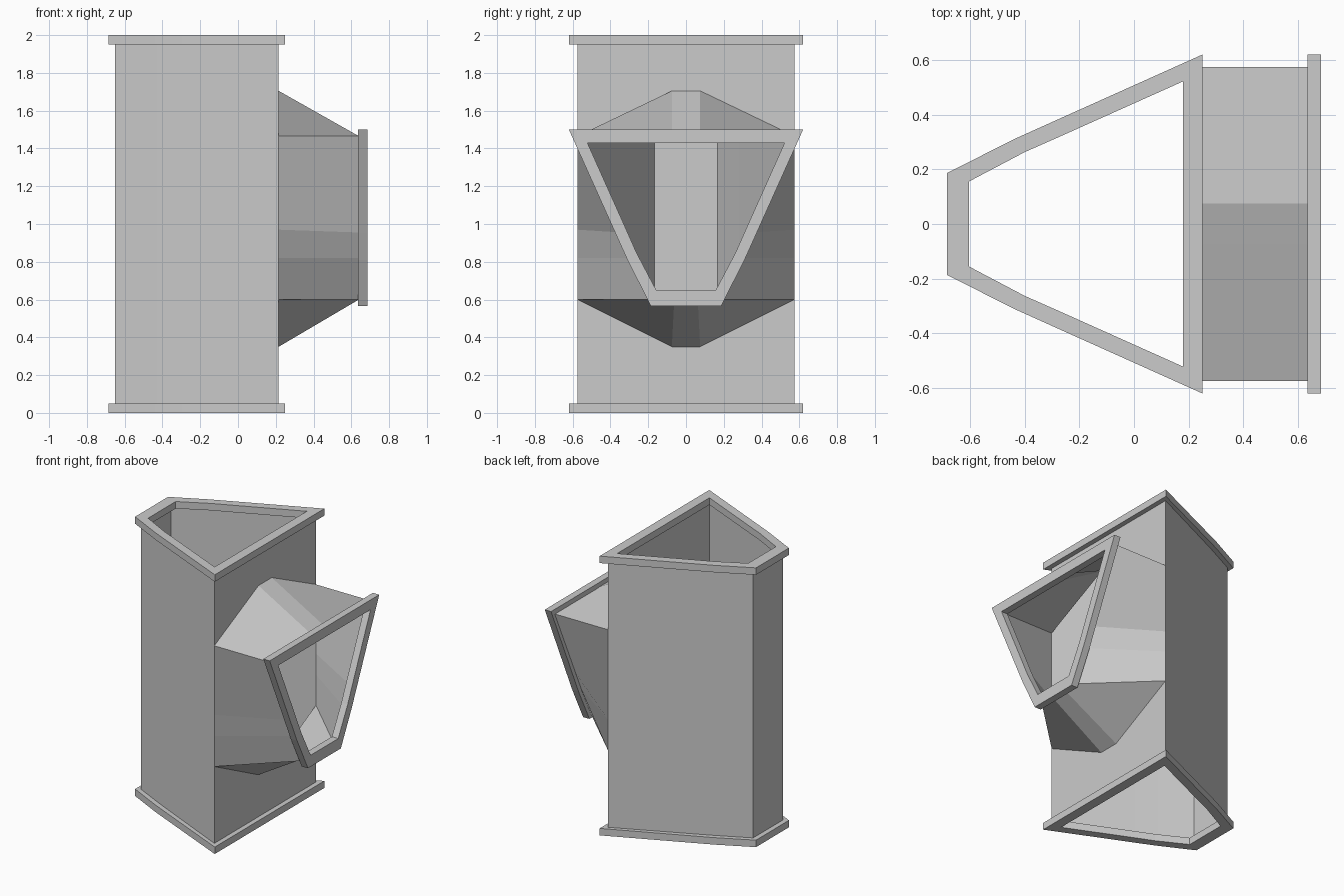
import bpy
import bmesh

cube = bpy.data.objects.get("Cube")
if cube:
    bpy.data.objects.remove(cube)

metal = bpy.data.materials.new("grey sheet metal")
metal.use_nodes = True
GREY = (0.6, 0.6, 0.6, 1)
metal.diffuse_color = GREY
metal.node_tree.nodes["Principled BSDF"].inputs["Base Color"].default_value = GREY


def finish(name, bm):
    bmesh.ops.recalc_face_normals(bm, faces=bm.faces)
    mesh = bpy.data.meshes.new(name)
    bm.to_mesh(mesh)
    bm.free()
    mesh.materials.append(metal)
    obj = bpy.data.objects.new(name, mesh)
    bpy.context.collection.objects.link(obj)
    return obj


def mirrored(half):
    """Close a half outline (along, across) by mirroring it across the axis."""
    return half + [(a, -b) for a, b in reversed(half)]


def bridge(bm, first, second):
    n = len(first)
    for i in range(n):
        j = (i + 1) % n
        bm.faces.new((first[i], first[j], second[j], second[i]))


# Shared duct profile: wall, and outer and inner edge of the flange
WALL = mirrored([(-0.65, 0.168), (-0.43, 0.277), (-0.295, 0.34), (0.215, 0.575)])
OUTER = mirrored([(-0.685, 0.186), (-0.44, 0.31), (-0.298, 0.374), (0.25, 0.62)])
INNER = mirrored([(-0.603, 0.156), (-0.4, 0.263), (-0.28, 0.316), (0.18, 0.522)])
FLANGE = 0.05
DROP = 1.25  # height of the branch profile's origin


def flange(name, place, start):
    bm = bmesh.new()
    loops = [[bm.verts.new(place(a, b, start + d)) for a, b in outline]
             for outline, d in ((OUTER, 0), (OUTER, FLANGE), (INNER, FLANGE), (INNER, 0))]
    for k in range(4):
        bridge(bm, loops[k], loops[(k + 1) % 4])
    return finish(name, bm)


def upright(a, b, d):
    return (a, b, d)


def sideways(a, b, d):
    return (d, b, a + DROP)


# Branch mouth where it meets the main duct, as (height, across)
MOUTH = mirrored([(0.35, 0.075), (0.6, 0.575), (0.82, 0.575),
                  (0.97, 0.575), (1.465, 0.575), (1.705, 0.075)])
# Branch end, following the duct profile with extra points on the flat sides
half_wall = [(a + DROP, b) for a, b in WALL[:4]]
END = mirrored([(half_wall[0][0], 0.062)] + half_wall + [(half_wall[-1][0], 0.075)])

# Main duct: sloping walls, then the flat wall around the branch opening
bm = bmesh.new()
low, high = 0.01, 1.99
bottom = [bm.verts.new((a, b, low)) for a, b in WALL]
top = [bm.verts.new((a, b, high)) for a, b in WALL]
side = WALL[3][0]
mouth = [bm.verts.new((side, b, z)) for z, b in MOUTH]
n = len(WALL)
for i in range(n):
    j = (i + 1) % n
    if i == 2:
        bm.faces.new([bottom[i], bottom[j], *mouth[1:5], top[j], top[i]])
    elif i == 4:
        bm.faces.new([bottom[i], bottom[j], top[j], top[i], *mouth[7:11]])
    elif i != 3:
        bm.faces.new((bottom[i], bottom[j], top[j], top[i]))
bm.faces.new((bottom[3], mouth[1], mouth[0], mouth[11], mouth[10], bottom[4]))
bm.faces.new((top[3], mouth[4], mouth[5], mouth[6], mouth[7], top[4]))
finish("main_duct", bm)

# Branch transition from the wide mouth to the duct profile
bm = bmesh.new()
near = [bm.verts.new((side, b, z)) for z, b in MOUTH]
far = [bm.verts.new((0.64, b, z)) for z, b in END]
bridge(bm, near, far)
finish("branch_transition", bm)

# Flanges
flange("bottom_flange", upright, 0)
flange("top_flange", upright, 2 - FLANGE)
flange("branch_flange", sideways, 0.635)
